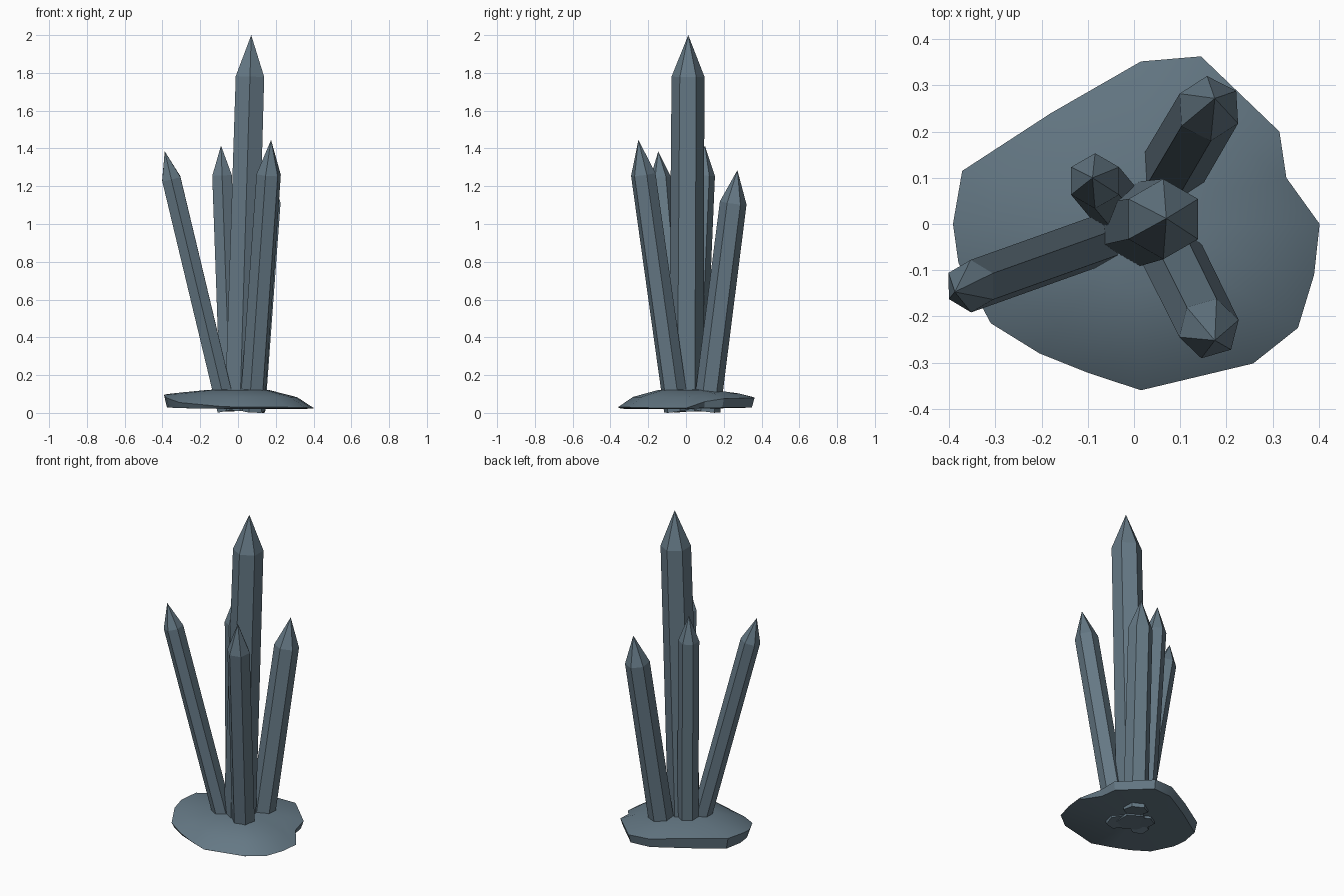
import bpy
import bmesh
import math
from mathutils import Vector, Matrix

cube = bpy.data.objects.get("Cube")
if cube:
    bpy.data.objects.remove(cube, do_unlink=True)

# Single slate material
slate = bpy.data.materials.new("slate_blue_grey")
slate.use_nodes = True
colour = (0.13, 0.19, 0.235, 1.0)
slate.diffuse_color = colour
slate.node_tree.nodes["Principled BSDF"].inputs["Base Color"].default_value = colour


def make_object(name, bm):
    bmesh.ops.recalc_face_normals(bm, faces=bm.faces[:])
    mesh = bpy.data.meshes.new(name)
    bm.to_mesh(mesh)
    bm.free()
    mesh.materials.append(slate)
    obj = bpy.data.objects.new(name, mesh)
    bpy.context.collection.objects.link(obj)
    return obj


def bridge(bm, lower, upper):
    n = len(lower)
    for i in range(n):
        j = (i + 1) % n
        bm.faces.new((lower[i], lower[j], upper[j], upper[i]))


def fan(bm, ring, apex):
    for i, v in enumerate(ring):
        bm.faces.new((v, ring[(i + 1) % len(ring)], apex))


def crystal(name, base, tip, point_length, base_radius, radius, turn):
    """Six-sided prism leaning from base to tip, closed by a pyramid point."""
    base, tip = Vector(base), Vector(tip)
    axis = tip - base
    lean = Vector((0, 0, 1)).rotation_difference(axis).to_matrix()
    spin = Matrix.Rotation(math.radians(turn), 3, 'Z')
    shoulder = tip - axis.normalized() * point_length
    bm = bmesh.new()
    rings = []
    for centre, r in ((base, base_radius), (shoulder, radius)):
        corners = [Vector((r * math.cos(k * math.pi / 3), r * math.sin(k * math.pi / 3), 0))
                   for k in range(6)]
        rings.append([bm.verts.new(centre + lean @ spin @ c) for c in corners])
    bridge(bm, *rings)
    fan(bm, rings[1], bm.verts.new(tip))
    bm.faces.new(rings[0][::-1])
    return make_object(name, bm)


# Crystals
crystal("main_crystal", (0.01, 0, 0.01), (0.07, 0.012, 2.0), 0.22, 0.092, 0.087, 30)
crystal("left_leaning_crystal", (-0.06, -0.03, 0.015), (-0.388, -0.147, 1.385), 0.15, 0.057, 0.057, 30)
crystal("back_small_crystal", (-0.04, 0.04, 0.01), (-0.09, 0.1, 1.415), 0.16, 0.06, 0.06, 30)
crystal("front_crystal", (0.075, -0.05, 0.01), (0.175, -0.252, 1.445), 0.185, 0.068, 0.067, 16)
crystal("back_crystal", (0.08, 0.11, 0.01), (0.175, 0.272, 1.285), 0.175, 0.072, 0.071, 33)

# Rock base: outline points with rim height, high at the back left and thin at the front
outline = [
    (0.402, 0, 0.025), (0.33, 0.10, 0.06), (0.315, 0.2, 0.075), (0.145, 0.363, 0.08),
    (0.015, 0.352, 0.085), (-0.18, 0.24, 0.095), (-0.372, 0.115, 0.1), (-0.392, 0, 0.095),
    (-0.38, -0.085, 0.08), (-0.31, -0.215, 0.055), (-0.205, -0.28, 0.045), (-0.1, -0.322, 0.035),
    (0.015, -0.36, 0.03), (0.258, -0.302, 0.03), (0.355, -0.225, 0.028), (0.39, -0.11, 0.025),
]
bm = bmesh.new()
floor = [bm.verts.new((x * 0.96, y * 0.96, 0.022 + 0.12 * max(0, h - 0.03)))
         for x, y, h in outline]
rim = [bm.verts.new(p) for p in outline]
slope = [bm.verts.new((x * 0.78, y * 0.78, 0.074 + 0.35 * h)) for x, y, h in outline]
crown = [bm.verts.new((x * 0.4, y * 0.4, 0.122)) for x, y, h in outline]
for lower, upper in ((floor, rim), (rim, slope), (slope, crown)):
    bridge(bm, lower, upper)
fan(bm, crown, bm.verts.new((0, 0, 0.128)))
fan(bm, floor[::-1], bm.verts.new((0, 0, 0.02)))
rock = make_object("rock_base", bm)

bpy.ops.object.select_all(action='DESELECT')
rock.select_set(True)
bpy.context.view_layer.objects.active = rock
bpy.ops.object.shade_smooth_by_angle(angle=math.radians(30))
